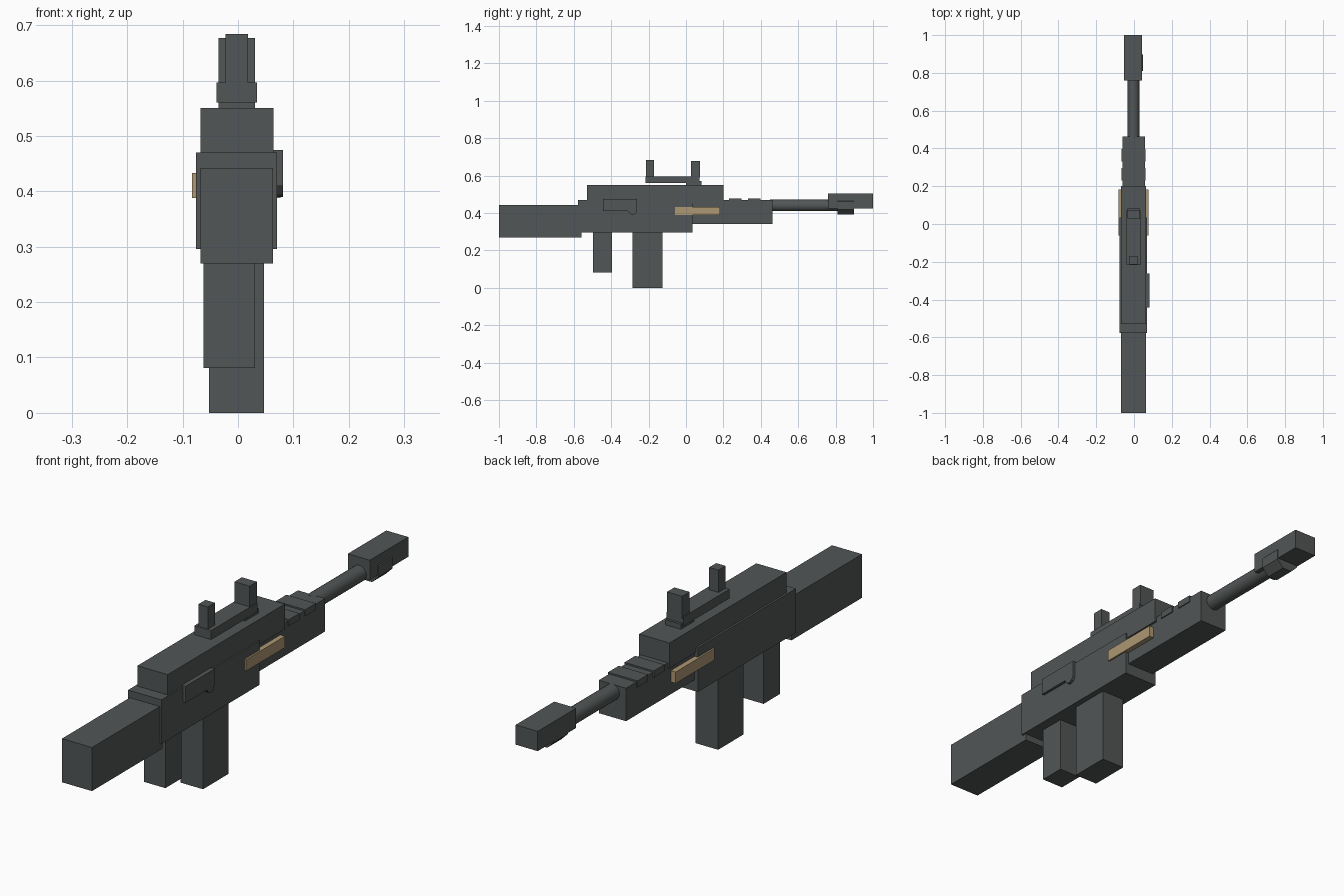
import bpy, bmesh, math
from mathutils import Matrix

if "Cube" in bpy.data.objects:
    bpy.data.objects.remove(bpy.data.objects["Cube"])


def material(name, rgb):
    m = bpy.data.materials.new(name)
    m.diffuse_color = (*rgb, 1)
    m.use_nodes = True
    m.node_tree.nodes["Principled BSDF"].inputs["Base Color"].default_value = m.diffuse_color
    return m


GREY = material("gunmetal grey", (0.085, 0.093, 0.093))
TAN = material("tan", (0.42, 0.31, 0.17))


def finish(name, bm, mat):
    bmesh.ops.recalc_face_normals(bm, faces=bm.faces)
    mesh = bpy.data.meshes.new(name)
    bm.to_mesh(mesh)
    bm.free()
    mesh.materials.append(mat)
    obj = bpy.data.objects.new(name, mesh)
    bpy.context.collection.objects.link(obj)
    return obj


def box(name, x, y, z, mat=GREY):
    """Box from (min, max) ranges."""
    bm = bmesh.new()
    bmesh.ops.create_cube(bm, size=1)
    for v in bm.verts:
        v.co = [r[0] if c < 0 else r[1] for c, r in zip(v.co, (x, y, z))]
    return finish(name, bm, mat)


def rod(name, x, z, y, radius, sides, smooth=False):
    """Cylinder lying along y."""
    bm = bmesh.new()
    bmesh.ops.create_cone(bm, cap_ends=True, segments=sides, radius1=radius,
                          radius2=radius, depth=y[1] - y[0])
    turn = Matrix.Rotation(math.pi / 2, 4, 'X') @ Matrix.Rotation(math.pi / sides, 4, 'Z')
    bm.transform(Matrix.Translation((x, (y[0] + y[1]) / 2, z)) @ turn)
    for f in bm.faces:
        f.smooth = smooth and len(f.verts) == 4
    return finish(name, bm, GREY)


def side_plate(name, profile, x):
    """Profile in (y, z) extruded along x."""
    bm = bmesh.new()
    face = bm.faces.new([bm.verts.new((x[0], y, z)) for y, z in profile])
    new = bmesh.ops.extrude_face_region(bm, geom=[face])["geom"]
    bmesh.ops.translate(bm, vec=(x[1] - x[0], 0, 0),
                        verts=[g for g in new if isinstance(g, bmesh.types.BMVert)])
    return finish(name, bm, GREY)


# Stock and receiver
box("stock", (-0.068, 0.063), (-1.0, -0.56), (0.27, 0.442))
box("lower_receiver", (-0.076, 0.070), (-0.577, 0.035), (0.296, 0.47))
box("upper_receiver", (-0.068, 0.064), (-0.53, 0.20), (0.45, 0.55))

# Grip and magazine
box("grip", (-0.062, 0.031), (-0.497, -0.395), (0.081, 0.31))
box("magazine", (-0.052, 0.047), (-0.285, -0.126), (0.0, 0.31))

# Handguard with raised bands on top
box("handguard", (-0.062, 0.057), (0.03, 0.462), (0.34, 0.47))
for i, y in enumerate((0.23, 0.332)):
    box(f"handguard_band_{i + 1}", (-0.067, 0.061), (y, y + 0.066), (0.45, 0.476))

# Tan side panels
box("left_side_panel", (-0.083, -0.055), (-0.06, 0.183), (0.388, 0.433), TAN)
box("right_side_panel", (0.05, 0.077), (-0.06, 0.183), (0.388, 0.433), TAN)

# Ejection cover with a small rounded tab
side_plate("ejection_cover",
           [(-0.443, 0.41), (-0.443, 0.475), (-0.262, 0.475), (-0.262, 0.41),
            (-0.27, 0.397), (-0.285, 0.39), (-0.298, 0.395), (-0.31, 0.41)],
           (0.06, 0.081))

# Barrel and muzzle
rod("barrel", -0.0025, 0.44, (0.45, 0.83), 0.031, 24, True)
rod("muzzle_collar", -0.0025, 0.44, (0.81, 0.897), 0.053, 8)
box("muzzle_block", (-0.053, 0.043), (0.76, 1.0), (0.425, 0.503))

# Sight rail with posts
box("rail_foot", (-0.035, 0.031), (0.0, 0.082), (0.54, 0.57))
box("sight_rail", (-0.039, 0.034), (-0.216, 0.072), (0.56, 0.596))
box("rear_sight", (-0.023, 0.018), (-0.214, -0.17), (0.59, 0.684))
box("front_sight", (-0.035, 0.031), (0.028, 0.074), (0.59, 0.677))
